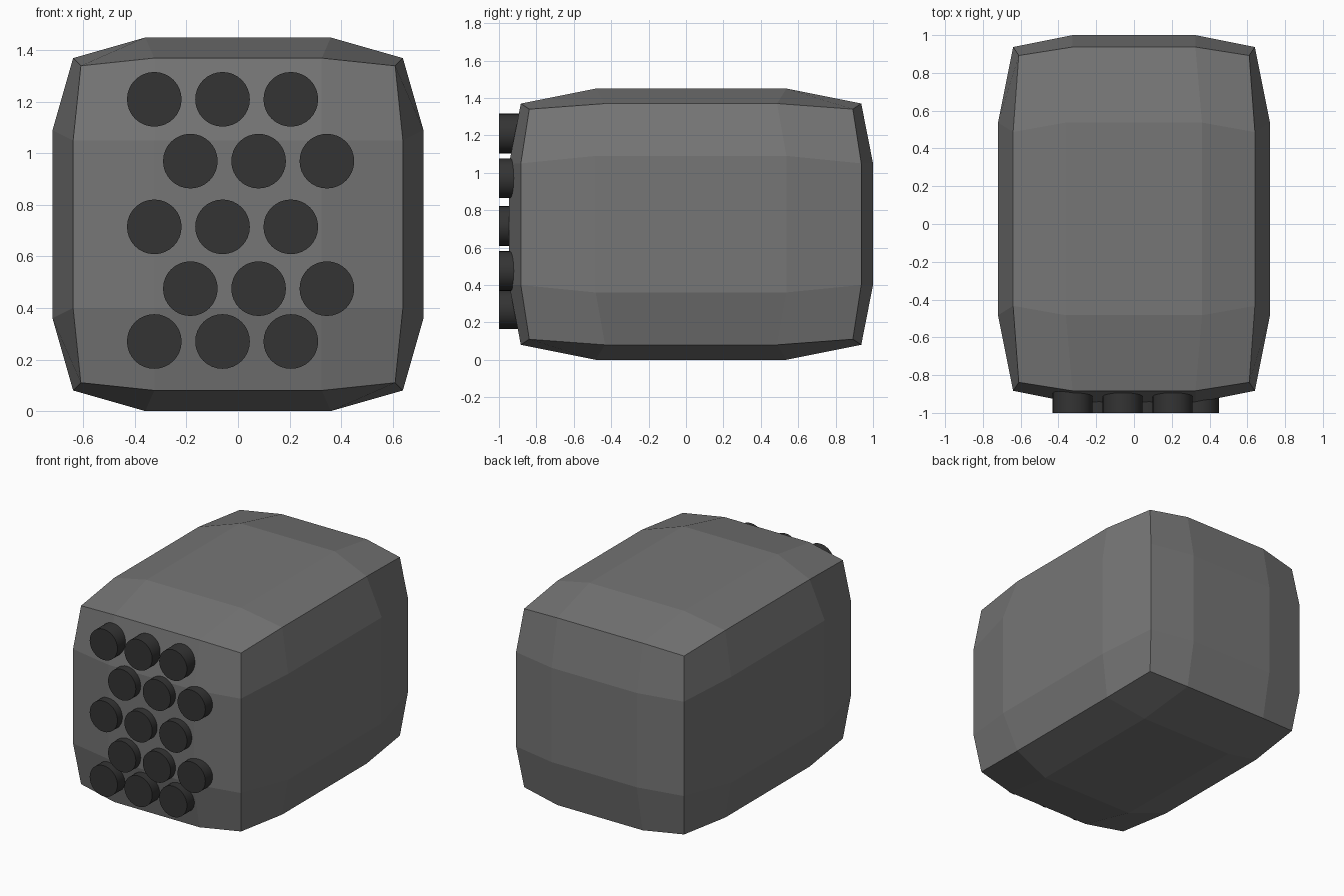
import bpy, bmesh
from mathutils import Matrix, Vector

cube = bpy.data.objects.get("Cube")
if cube:
    bpy.data.objects.remove(cube, do_unlink=True)


def material(name, value):
    m = bpy.data.materials.new(name)
    m.use_nodes = True
    color = (value, value, value, 1)
    m.diffuse_color = color
    m.node_tree.nodes["Principled BSDF"].inputs["Base Color"].default_value = color
    return m


def add_object(name, bm, mat):
    mesh = bpy.data.meshes.new(name)
    bm.to_mesh(mesh)
    bm.free()
    mesh.materials.append(mat)
    ob = bpy.data.objects.new(name, mesh)
    bpy.context.collection.objects.link(ob)
    return ob


body_grey = material("body_grey", 0.18)
knob_black = material("knob_black", 0.034)

# Bulging body: a cube with three by three faces per side.
# Each vertex is placed by how many outer planes it touches:
# one = inside a side, two = on a box edge, three = on a corner.
CENTRE = Vector((0, 0.027, 0.725))
OUTER = {1: (0.72, 0.973, 0.725), 2: (0.64, 0.91, 0.645), 3: (0.61, 0.865, 0.615)}
INNER = {1: (0.36, 0.51, 0.365), 2: (0.325, 0.46, 0.325)}

bm = bmesh.new()
bmesh.ops.create_cube(bm, size=2)
bmesh.ops.subdivide_edges(bm, edges=bm.edges[:], cuts=2, use_grid_fill=True)
for v in bm.verts:
    touching = [abs(c) > 0.9 for c in v.co]
    count = sum(touching)
    on_end = count == 1 and touching[1]
    inner = INNER[2 if on_end else min(count, 2)]
    for i in range(3):
        size = OUTER[count][i] if touching[i] else inner[i]
        v.co[i] = size if v.co[i] > 0 else -size
    v.co += CENTRE
add_object("body", bm, body_grey)

# Staggered rows of round knobs on the front
FRONT, BACK, RADIUS = -1.0, -0.82, 0.106
for row, z in enumerate((1.21, 0.97, 0.715, 0.475, 0.27)):
    first = -0.325 if row % 2 == 0 else -0.185
    for col in range(3):
        bm = bmesh.new()
        place = (Matrix.Translation((first + 0.265 * col, (FRONT + BACK) / 2, z))
                 @ Matrix.Rotation(1.5707963, 4, "X"))
        bmesh.ops.create_cone(bm, cap_ends=True, segments=32, radius1=RADIUS,
                              radius2=RADIUS, depth=BACK - FRONT, matrix=place)
        knob = add_object(f"knob_row_{row + 1}_column_{col + 1}", bm, knob_black)
        bpy.ops.object.select_all(action="DESELECT")
        knob.select_set(True)
        bpy.context.view_layer.objects.active = knob
        bpy.ops.object.shade_smooth_by_angle()
